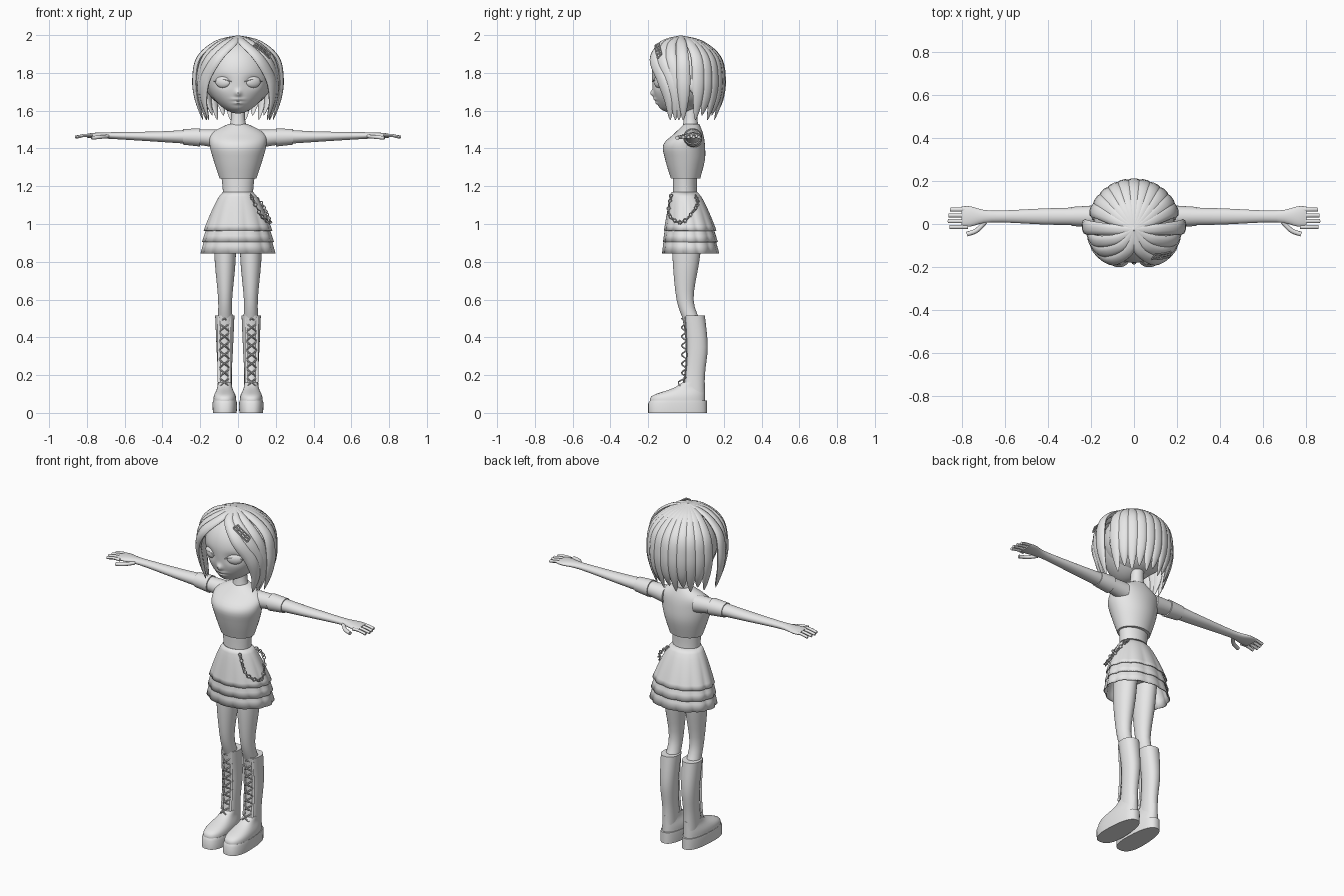
import bpy, bmesh, math
from mathutils import Vector, Quaternion

if "Cube" in bpy.data.objects:
    bpy.data.objects.remove(bpy.data.objects["Cube"], do_unlink=True)

colour = (.8, .8, .8, 1)
grey = bpy.data.materials.new("plain_grey")
grey.use_nodes = True
grey.diffuse_color = colour
grey.node_tree.nodes["Principled BSDF"].inputs["Base Color"].default_value = colour
parts = []
skull = Vector((0, 0, 1.79))


def finish(name, bm):
    """Turn a bmesh into a named grey object."""
    bmesh.ops.recalc_face_normals(bm, faces=bm.faces)
    mesh = bpy.data.meshes.new(name)
    bm.to_mesh(mesh)
    bm.free()
    obj = bpy.data.objects.new(name, mesh)
    bpy.context.collection.objects.link(obj)
    mesh.materials.append(grey)
    parts.append(obj)
    return obj


def skin(name, rings, capped=True):
    """Bridge a list of equal rings into a surface."""
    bm = bmesh.new()
    loops = [[bm.verts.new(point) for point in ring] for ring in rings]
    for low, high in zip(loops, loops[1:]):
        for i in range(len(low)):
            bm.faces.new((low[i - 1], low[i], high[i], high[i - 1]))
    if capped:
        bm.faces.new(loops[0])
        bm.faces.new(loops[-1])
    return finish(name, bm)


def spline(rows, steps):
    """Smooth a list of number rows with a Catmull-Rom curve."""
    rows = [Vector(row) for row in rows]
    padded = [rows[0]] + rows + [rows[-1]]
    smooth = []
    for a, b, c, d in zip(padded, padded[1:], padded[2:], padded[3:]):
        for k in range(steps):
            t = k / steps
            cubic = b * 3 - a - c * 3 + d
            square = a * 2 - b * 5 + c * 4 - d
            smooth.append(b + (t * (c - a) + t * t * square + t ** 3 * cubic) / 2)
    return smooth + [rows[-1]]


def loft(name, rows, steps=4, mid=0, side=1, sideways=False, power=2, taper=0, pleat=0, count=48, capped=True):
    """Rows hold distance along the axis, half width, near edge and far edge."""
    rings = []
    rows = spline(rows, steps)
    for k, (along, half, near, far) in enumerate(rows):
        ring = []
        for i in range(count):
            angle = math.tau * i / count
            fold = 1 + pleat * k / len(rows) * (abs(math.cos(angle * 6)) - .7)
            c, s = [math.copysign(abs(f(angle)) ** (2 / power), f(angle)) * fold for f in (math.cos, math.sin)]
            u = mid + half * c * (1 - taper * s)
            v = (near + far) / 2 + (far - near) / 2 * s
            ring.append((side * along, u, v) if sideways else (side * u, v, along))
        rings.append(ring)
    return skin(name, rings, capped)


def sweep(name, points, wide, thick, core=skull, side=1, steps=5, lock=False, count=10):
    """Oval tube along a path, its flat side facing away from the core."""
    path = spline([(side * x, y, z) for x, y, z in points], steps)
    last = len(path) - 1
    rings = []
    for i, point in enumerate(path):
        along = (path[min(i + 1, last)] - path[max(i - 1, 0)]).normalized()
        out = point - Vector(core)
        out = (out - along * out.dot(along)).normalized()
        across = along.cross(out)
        size = 1
        if lock:
            t = i / last
            size = min(1, .5 + t) * (1 - .95 * max(0, t * 2.5 - 1.5) ** 2)
        angles = [math.tau * k / count for k in range(count)]
        rings.append([point + size * (across * wide * math.cos(a) + out * thick * math.sin(a)) for a in angles])
    return skin(name, rings)


def ball(name, place, radii, turn=0, cut=-2):
    """Ellipsoid, optionally without the part below a cut height."""
    bm = bmesh.new()
    bmesh.ops.create_uvsphere(bm, u_segments=32, v_segments=20, radius=1)
    bmesh.ops.delete(bm, geom=[v for v in bm.verts if v.co.z < cut], context="VERTS")
    bmesh.ops.scale(bm, vec=radii, verts=bm.verts)
    obj = finish(name, bm)
    obj.location, obj.rotation_euler.z = place, turn


# Head: an egg with the chin forward, then nose, lips, chin and eye sockets
def face_y(x, z):
    drop = max(0, (skull.z - z) / .2)
    return -.18 * math.sqrt(max(0, 1 - (x / .175) ** 2 - drop ** 2)) - .05 * drop ** 2


eye_x, eye_z = .08, 1.75
features = [(.02, 0, 1.69, .016, .02), (.01, 0, 1.66, .03, .008), (.01, 0, 1.64, .025, .008),
            (.01, 0, 1.61, .04, .025), (-.014, eye_x, eye_z, .04, .03), (-.014, -eye_x, eye_z, .04, .03)]
bm = bmesh.new()
bmesh.ops.create_uvsphere(bm, u_segments=128, v_segments=100, radius=1)
for vert in bm.verts:
    x, y, z = vert.co
    drop = max(0, -z) ** 2
    spot = Vector((.175 * x * (1 - .18 * drop), .18 * y - .05 * drop, skull.z + z * (.185 if z > 0 else .205)))
    if y < 0:
        for depth, cx, cz, wide, tall in features:
            spot.y -= depth * math.exp(-((spot.x - cx) / wide) ** 2 - ((spot.z - cz) / tall) ** 2)
    vert.co = spot
finish("head", bm)

# Neck, cropped top and waist
loft("neck", [(1.5, .05, -.02, .07), (1.57, .036, -.01, .06), (1.7, .04, 0, .07)])
loft("cropped_top", [(1.24, .097, -.08, .075), (1.34, .13, -.11, .1), (1.42, .15, -.12, .1),
                     (1.48, .14, -.06, .09), (1.53, .05, -.01, .07)])
loft("waist", [(.92, .11, -.07, .09), (1.05, .1, -.08, .09), (1.15, .08, -.07, .06), (1.27, .09, -.07, .06)])

# Three nested skirt tiers, hollow below, flaring from the waist
for tier in range(3):
    hem = .965 - .06 * tier
    rows = []
    for k in range(9):
        t = k / 8
        flare = t ** .75
        rows.append((1.17 + (hem - 1.17) * t, .08 + (.1 + .008 * tier) * flare,
                     -.075 - (.04 + .005 * tier) * flare, .06 + (.1 + .007 * tier) * flare))
    skirt = loft("skirt_tier", rows, steps=1, count=96, pleat=.05, capped=False)
    skirt.modifiers.new("cloth", "SOLIDIFY").thickness = .006

# Chain hanging on the left hip
hang = spline([(.07, -.08, 1.15), (.12, -.09, 1.05), (.17, -.02, 1.01), (.13, .06, 1.1), (.08, .05, 1.15)], 6)
for i, (start, end) in enumerate(zip(hang, hang[1:])):
    turn = (end - start).to_track_quat("X", "Z") @ Quaternion((1, 0, 0), i % 2 * math.pi / 2)
    bpy.ops.mesh.primitive_torus_add(location=start, rotation=turn.to_euler(), major_radius=.009,
                                     minor_radius=.003, major_segments=12, minor_segments=6)
    link = bpy.context.object
    link.name = "chain_link"
    link.data.materials.append(grey)
    parts.append(link)


def hair_path(start, end, depth, puff, tip):
    """Path from crown to tip, turning from one compass angle to another."""
    path = []
    for i, (reach, z) in enumerate([(0, 1.99), (.5, 1.96), (.9, 1.88), (1, 1.77), (.96, 1.66), (.82, tip)]):
        t = min(1, i / 4)
        angle = math.radians(start + (end - start) * t * t * (3 - 2 * t))
        path.append((.2 * puff * reach * math.cos(angle), depth * reach * math.sin(angle) - .03 * (1 - reach), z))
    return path


for side in (1, -1):
    # Leg and platform boot
    loft("leg", [(.95, .058, -.07, .09), (.8, .055, -.07, .07), (.6, .037, -.05, .04), (.48, .04, -.01, .08)],
         mid=.068, side=side)
    boot = dict(mid=.07, side=side)
    loft("boot_shaft", [(.07, .04, -.04, .1), (.2, .037, -.01, .1), (.35, .044, 0, .115), (.515, .051, -.02, .1)],
         power=2.2, **boot)
    loft("boot_foot", [(.05, .06, -.19, .1), (.09, .057, -.18, .1), (.13, .04, -.07, .1), (.16, .036, -.02, .1)],
         power=2.4, taper=.12, **boot)
    loft("boot_sole", [(0, .062, -.2, .11), (.05, .064, -.2, .11), (.065, .061, -.19, .11)],
         steps=1, power=2.5, taper=.12, **boot)

    # Crossed laces between two facings
    for offset in (-.025, .025):
        lace = []
        for k in range(8):
            low = .14 + .048 * k
            lace.append((.072 + offset * (-1) ** k, -.03 if k == 0 else 0, low))
            lace.append((.072, -.04 if k == 0 else -.024, low + .024))
        sweep("boot_lace", lace, .004, .004, (0, 9, 0), side, steps=3, count=6)
        facing = .072 + offset * 1.1
        sweep("lace_facing", [(facing, -.01, .16), (facing, .003, .3), (facing, -.006, .51)],
              .008, .004, (0, 9, 0), side)

    # Arm, cuff and hand
    limb = dict(mid=.035, side=side, sideways=True)
    loft("arm", [(.1, .05, 1.4, 1.5), (.22, .043, 1.42, 1.5), (.42, .037, 1.435, 1.49), (.66, .027, 1.45, 1.486),
                 (.76, .047, 1.454, 1.483), (.8, .045, 1.457, 1.477)], **limb)
    loft("sleeve_cuff", [(.2, .05, 1.41, 1.507), (.29, .044, 1.42, 1.502)], **limb)
    for k in range(4):
        y = .067 - .027 * k
        tip = .865 - .008 * abs(k - 1.7)
        sweep("finger", [(.77, y, 1.468), (.81, y, 1.469), (tip, y, 1.46)], .0095, .008, (0, 0, -9), side)
    sweep("thumb", [(.69, .01, 1.464), (.73, -.03, 1.46), (.775, -.047, 1.456)], .011, .01, (0, 0, -9), side)

    # Eye, lid, lashes and ear
    place = (side * eye_x, face_y(eye_x, eye_z) + .013, eye_z)
    ball("eye", place, (.042, .017, .029), side * .45)
    ball("eyelid", place, (.045, .021, .033), side * .45, cut=.3)
    lash = [(.036 + .023 * k, 1.765 - .003 * (k - 2) ** 2) for k in range(5)]
    sweep("eyelash", [(x, face_y(x, z) - .002, z) for x, z in lash], .003, .004, side=side, count=6)
    ball("ear", (side * .178, .045, 1.735), (.018, .03, .045), side * .3)

    # Fringe swept aside from the parting, and the raised side lock
    for start, end, puff in ((-85, -25, 1.04), (-60, -16, 1.04), (-35, -10, 1.04), (-5, -3, 1.13)):
        sweep("front_lock", hair_path(start, end, .225, puff, 1.55), .036, .017, side=side, lock=True)

# Back hair: cap and ribbed locks
ball("hair_cap", (0, .02, skull.z), (.188, .168, .183))
for i in range(11):
    angle = 20 + 14 * i
    sweep("back_lock", hair_path(angle, angle, .195, 1, 1.55 + .025 * (i % 2)), .036, .017, lock=True)

# Ladder-shaped hair clip lying on the fringe
clip = []
for row in (-1, 0, 1):
    begin, finish_point = Vector((.09, -.15, .16)), Vector((.17, -.14, .1))
    rise = Vector((.014, 0, .018)) * row
    clip.append([skull + (begin.lerp(finish_point, k / 4) + rise).normalized() * .24 for k in range(5)])
for bar in clip + list(zip(*clip)):
    sweep("clip_bar", bar, .004, .004, count=6)

# Smooth shading with sharp hems and seams
bpy.ops.object.select_all(action="DESELECT")
for obj in parts:
    obj.select_set(True)
bpy.context.view_layer.objects.active = parts[0]
bpy.ops.object.shade_smooth_by_angle(angle=math.radians(40))
